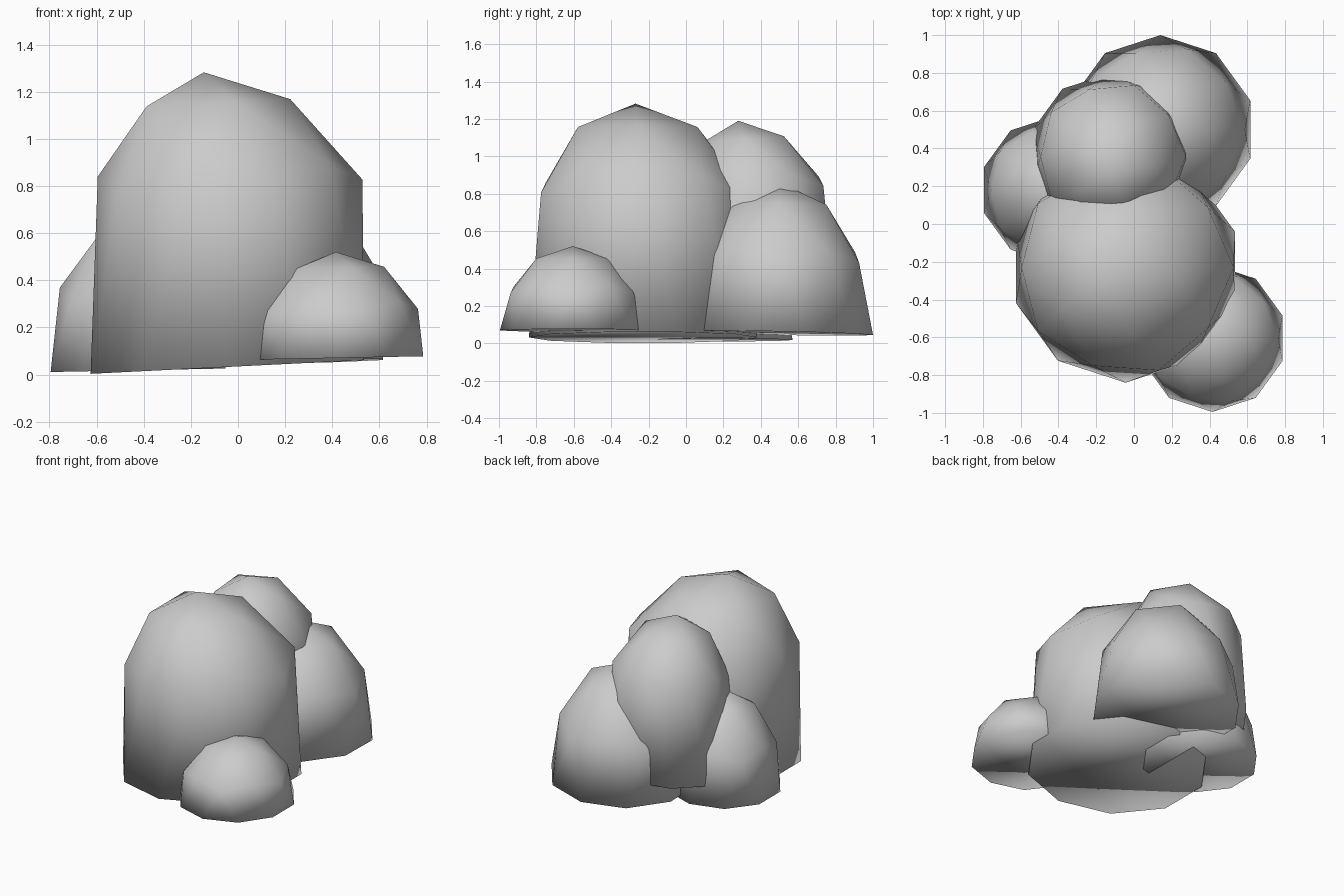
import bpy, bmesh
from mathutils import Vector

if "Cube" in bpy.data.objects:
    bpy.data.objects.remove(bpy.data.objects["Cube"])


def dome(name, center, radius, height, lift=0.0, lean=(0, 0), slope=(0, 0), bulge=1.0):
    """Low-poly half icosphere with a closed base, stretched, leaned and tilted."""
    bm = bmesh.new()
    bmesh.ops.create_icosphere(bm, subdivisions=2, radius=1)
    # keep the upper half and close the base
    bmesh.ops.delete(bm, geom=[v for v in bm.verts if v.co.z < -0.01], context='VERTS')
    rim = [e for e in bm.edges if e.is_boundary]
    bmesh.ops.contextual_create(bm, geom=rim)
    for v in bm.verts:
        x, y, z = v.co
        on_rim = z < 0.01
        k = radius * (1.0 if on_rim else bulge)
        h = 0.0 if on_rim else lift + (1 - lift) * z
        w = max(0.0, (z - 0.5) / 0.5)
        px, py = x * k, y * k
        v.co = Vector(center) + Vector((px + lean[0] * w, py + lean[1] * w,
                                        h * height + slope[0] * px + slope[1] * py))
    bmesh.ops.recalc_face_normals(bm, faces=bm.faces[:])
    for f in bm.faces:
        f.smooth = True
    mesh = bpy.data.meshes.new(name)
    bm.to_mesh(mesh)
    bm.free()
    ob = bpy.data.objects.new(name, mesh)
    bpy.context.collection.objects.link(ob)
    return ob


# tall main boulder
dome("main_boulder", (-0.045, -0.23, 0.032), 0.61, 1.25, lift=0.3,
     lean=(-0.1, -0.04), slope=(0.05, 0.0), bulge=1.05)
# tall boulder behind it, base slightly raised at the back
dome("middle_boulder", (-0.12, 0.36, 0.15), 0.44, 1.04, lift=0.34,
     lean=(0.0, -0.08), slope=(0.03, 0.08))
# broad boulder at the back right
dome("back_boulder", (0.14, 0.5, 0.055), 0.5, 0.805, lift=0.05, slope=(0.02, -0.02))
# small boulders at the left and the front right
dome("left_boulder", (-0.424, 0.18, 0.018), 0.39, 0.68, slope=(0.02, 0.0))
dome("front_boulder", (0.415, -0.605, 0.07), 0.39, 0.45, slope=(0.02, 0.0))
